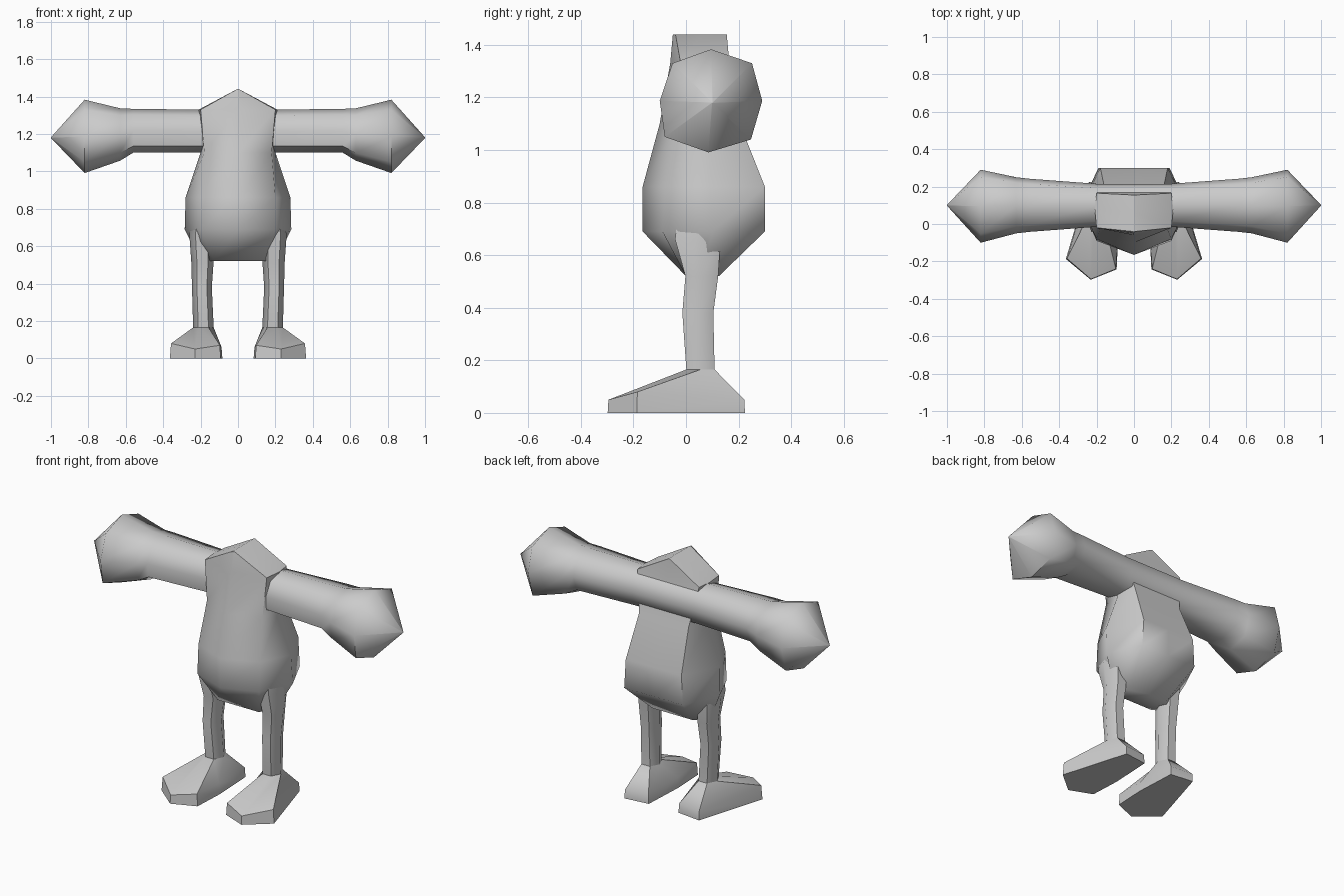
import bpy, bmesh, math

cube = bpy.data.objects.get("Cube")
if cube:
    bpy.data.objects.remove(cube)

grey = bpy.data.materials.new("plain grey")
grey.use_nodes = True
GREY = (0.6, 0.6, 0.6, 1)
grey.diffuse_color = GREY
grey.node_tree.nodes["Principled BSDF"].inputs["Base Color"].default_value = GREY


def loft(name, rings, angle=60):
    """Skin a list of equal-length point rings and cap both ends."""
    bm = bmesh.new()
    rows = [[bm.verts.new(p) for p in ring] for ring in rings]
    n = len(rows[0])
    for a, b in zip(rows, rows[1:]):
        for i in range(n):
            j = (i + 1) % n
            bm.faces.new((a[i], a[j], b[j], b[i]))
    bm.faces.new(rows[0])
    bm.faces.new(rows[-1])
    bmesh.ops.recalc_face_normals(bm, faces=bm.faces)
    mesh = bpy.data.meshes.new(name)
    bm.to_mesh(mesh)
    bm.free()
    mesh.materials.append(grey)
    obj = bpy.data.objects.new(name, mesh)
    bpy.context.collection.objects.link(obj)
    bpy.ops.object.select_all(action="DESELECT")
    obj.select_set(True)
    bpy.context.view_layer.objects.active = obj
    bpy.ops.object.shade_smooth_by_angle(angle=math.radians(angle))
    return obj


# Torso: symmetric rings given by front, front side, flank, back corner, back
def torso_ring(z, front, fs, flank, corner, back):
    half = [fs, flank, corner]
    pts = [(0, front)] + half + [(0, back)] + [(-x, y) for x, y in reversed(half)]
    return [(x, y, z) for x, y in pts]


loft("torso", [
    torso_ring(0.52, 0.0, (0.13, 0.0), (0.20, 0.06), (0.13, 0.125), 0.125),
    torso_ring(0.69, -0.165, (0.20, -0.09), (0.285, 0.1), (0.19, 0.3), 0.3),
    torso_ring(0.86, -0.165, (0.20, -0.08), (0.28, 0.09), (0.18, 0.3), 0.3),
    torso_ring(1.10, -0.10, (0.18, -0.03), (0.2, 0.1), (0.16, 0.205), 0.205),
    torso_ring(1.33, -0.06, (0.20, -0.02), (0.21, 0.08), (0.2, 0.165), 0.165),
    torso_ring(1.44, -0.05, (0.004, -0.04), (0.004, 0.06), (0.004, 0.155), 0.155),
])

# Arms: one tube across the shoulders, flaring into a pointed fist at each end
OCTAGON = [(0, 1), (0.8, 0.73), (1, 0), (0.78, -0.75),
           (-0.05, -1), (-0.9, -0.7), (-1, 0), (-0.75, 0.73)]


def arm_ring(x, cy, cz, ry, rz):
    return [(x, cy + u * ry, cz + v * rz) for u, v in OCTAGON]


arm = [(0.2, 0.1, 1.215, 0.115, 0.115),
       (0.56, 0.1, 1.217, 0.142, 0.117),
       (0.63, 0.1, 1.197, 0.15, 0.14),
       (0.82, 0.095, 1.187, 0.195, 0.196),
       (1.0, 0.1, 1.18, 0.002, 0.002)]
left = [arm_ring(*a) for a in arm]
right = [arm_ring(-a[0], *a[1:]) for a in reversed(arm)]
loft("arms", right + left)

# Legs: hexagonal tubes from inside the hips to the ankle
HEX = [math.radians(a) for a in (120, 60, 0, -60, -120, 180)]
LEG = [(0.78, 0.19, 0.05, 0.05, 0.09), (0.66, 0.195, 0.045, 0.065, 0.1),
       (0.52, 0.19, 0.06, 0.06, 0.072), (0.38, 0.193, 0.045, 0.053, 0.068),
       (0.165, 0.185, 0.055, 0.055, 0.062)]
# Foot: toed-out outline with the height of its upper edge
FOOT = [(0.10, 0.205, 0.055), (0.24, 0.222, 0.05), (0.358, -0.185, 0.08),
        (0.23, -0.295, 0.05), (0.097, -0.24, 0.07), (0.088, -0.05, 0.06)]

for side, s in (("left", 1), ("right", -1)):
    tube = [[(s * (cx + rx * math.cos(a)), cy + ry * math.sin(a), z) for a in HEX]
            for z, cx, cy, rx, ry in LEG]
    loft(side + "_leg", tube)
    upper = [(s * x, y, z) for x, y, z in FOOT]
    sole = [(s * (0.2 + (x - 0.2) * 1.04), y * 1.01, 0) for x, y, z in FOOT]
    loft(side + "_foot", [tube[-1], upper, sole], 50)
